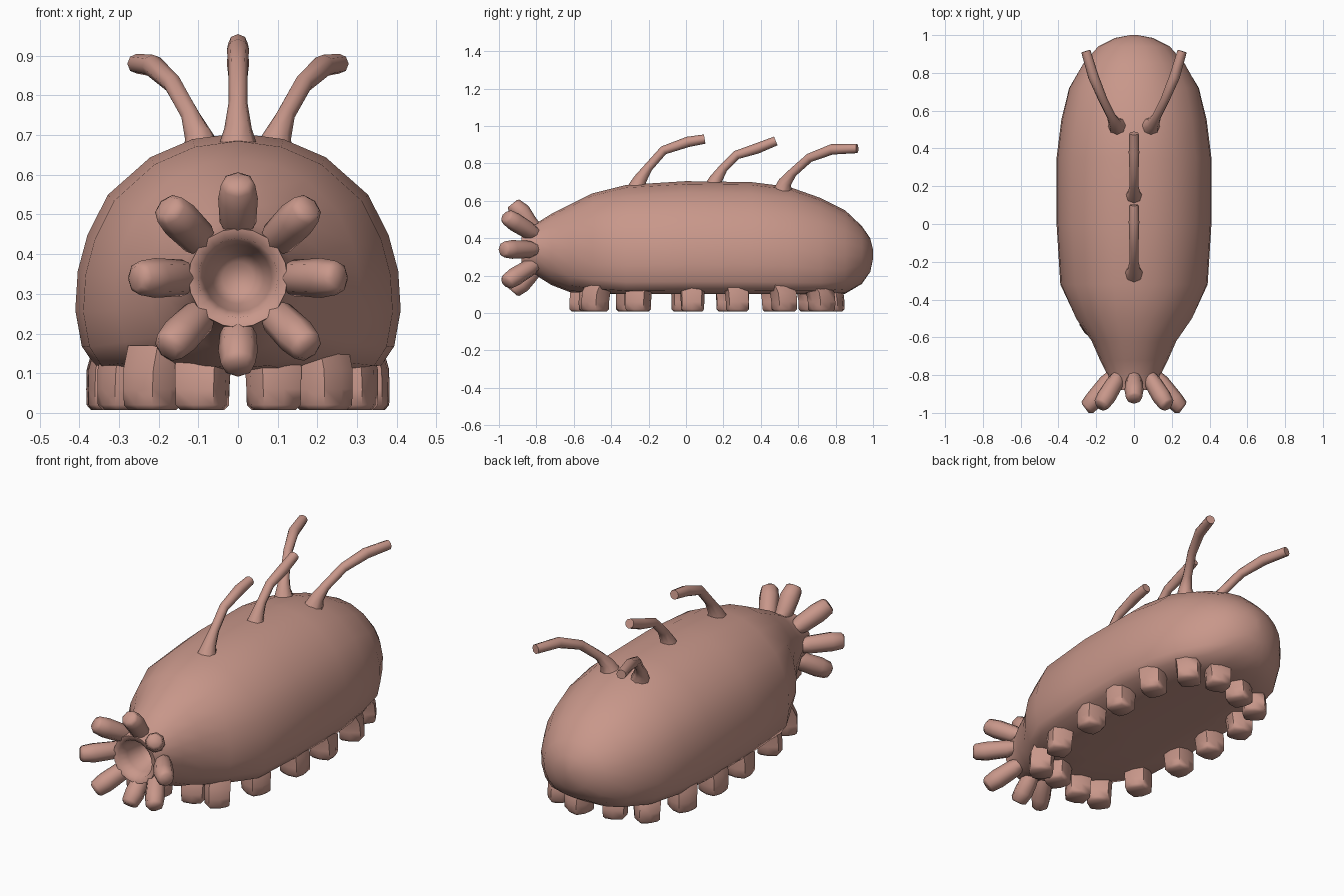
import bpy, bmesh, math
from mathutils import Vector

cube = bpy.data.objects.get("Cube")
if cube:
    bpy.data.objects.remove(cube, do_unlink=True)

skin = bpy.data.materials.new("dusty_pink_skin")
skin.use_nodes = True
COLOR = (0.58, 0.31, 0.255, 1)
skin.diffuse_color = COLOR
skin.node_tree.nodes["Principled BSDF"].inputs["Base Color"].default_value = COLOR


def loft(name, rings, angle=70):
    """Skin a list of equal-length rings and cap both ends."""
    bm = bmesh.new()
    loops = [[bm.verts.new(p) for p in ring] for ring in rings]
    n = len(loops[0])
    for a, b in zip(loops, loops[1:]):
        for i in range(n):
            bm.faces.new((a[i], a[(i + 1) % n], b[(i + 1) % n], b[i]))
    bm.faces.new(loops[0])
    bm.faces.new(loops[-1])
    bmesh.ops.recalc_face_normals(bm, faces=bm.faces)
    mesh = bpy.data.meshes.new(name)
    bm.to_mesh(mesh)
    bm.free()
    obj = bpy.data.objects.new(name, mesh)
    bpy.context.collection.objects.link(obj)
    mesh.materials.append(skin)
    bpy.ops.object.select_all(action='DESELECT')
    obj.select_set(True)
    bpy.context.view_layer.objects.active = obj
    bpy.ops.object.shade_smooth_by_angle(angle=math.radians(angle))


def tube(name, points, radii, side_axis, sides=8):
    """Tapered tube through a few points, framed by a fixed side axis."""
    pts = [Vector(p) for p in points]
    rings = []
    for i, p in enumerate(pts):
        t = (pts[min(i + 1, len(pts) - 1)] - pts[max(i - 1, 0)]).normalized()
        u = t.cross(Vector(side_axis)).normalized()
        v = t.cross(u)
        rings.append([p + radii[i] * (u * math.cos(k * math.tau / sides)
                      + v * math.sin(k * math.tau / sides)) for k in range(sides)])
    loft(name, rings)


# Body: dome-shaped section with a flat belly, rounding to circles at both ends
HALF = [(0, 1), (.28, .975), (.54, .9), (.8, .745), (.925, .58), (.985, .43),
        (1, .27), (.96, .12), (.88, .04), (.45, .01), (0, .01)]
SECTION = HALF + [(-x, z) for x, z in HALF[-2:0:-1]]


def body_ring(y, width, top, bottom, roundness):
    ring = []
    for i, (sx, sz) in enumerate(SECTION):
        a = math.tau * i / len(SECTION)
        x = sx + (math.sin(a) - sx) * roundness
        z = sz + (0.5 + 0.5 * math.cos(a) - sz) * roundness
        ring.append((x * width, y, bottom + z * (top - bottom)))
    return ring


STATIONS = [  # y, half width, top, bottom, roundness
    (-.70, .04, .38, .30, 1), (-.74, .065, .405, .275, 1), (-.82, .085, .425, .255, 1),
    (-.875, .10, .44, .24, 1), (-.88, .125, .465, .215, 1), (-.80, .14, .48, .20, 1),
    (-.72, .18, .53, .15, 1), (-.62, .225, .58, .11, .7), (-.5, .31, .64, .10, .3),
    (-.32, .39, .685, .095, 0), (0, .41, .705, .095, 0), (.35, .41, .70, .095, 0),
    (.55, .385, .675, .095, 0), (.72, .345, .615, .095, .1), (.85, .27, .55, .10, .4),
    (.94, .19, .465, .155, .8), (.985, .10, .40, .22, 1), (1, .02, .34, .29, 1)]
loft("body", [body_ring(*s) for s in STATIONS])

# Eight feeding tentacles around the mouth, the lowest a little shorter
for k in range(8):
    a = k * math.tau / 8
    sx, cz = math.sin(a), math.cos(a)
    reach = .92 if k == 4 else 1 + 0.05 * abs(sx)
    depth = -.92 - 0.05 * abs(sx)
    path = [(r * sx, y, .34 + r * cz)
            for r, y in ((.115, -.80), (.14, -.838), (.20 * reach, depth + .04),
                         (.235 * reach, depth), (.245 * reach, depth - .008))]
    tube("mouth_tentacle", path, (.032, .046, .05, .043, .03), (cz, 0, -sx))

# Curved feelers: two along the midline, one pair further back
RADII = (.055, .035, .024, .024, .028, .025)
X_AXIS = (1, 0, 0)
tube("front_feeler", [(0, -.265, .655), (0, -.245, .715), (0, -.2, .78),
                      (0, -.12, .87), (0, .01, .915), (0, .1, .93)], RADII, X_AXIS)
tube("middle_feeler", [(0, .145, .66), (0, .16, .715), (0, .2, .775),
                       (0, .27, .845), (0, .38, .88), (0, .48, .92)], RADII, X_AXIS)
for s in (-1, 1):
    tube("rear_feeler", [(s * .085, .515, .64), (s * .1, .53, .70), (s * .12, .57, .75),
                         (s * .165, .66, .83), (s * .215, .78, .875),
                         (s * .255, .915, .88)], RADII, X_AXIS)

# Stubby tube feet ringing the belly, staggered slightly between the two sides
FEET = [(.09, -.53), (.215, -.51), (.285, -.28), (.315, .01),
        (.32, .25), (.31, .50), (.24, .70), (.09, .755)]


def foot(x, y):
    heading = math.atan2(y - .1, x * 3)
    rings = []
    for z, r, inset in ((.17, .068, .94), (.11, .069, .99), (.06, .067, 1),
                        (.02, .066, 1), (.007, .054, 1)):
        ring = []
        for k in range(8):
            a = heading + k * math.tau / 8
            rr = r * (1.1 if k % 2 else .94)
            ring.append((x * inset + rr * math.cos(a), y * inset + rr * math.sin(a), z))
        rings.append(ring)
    loft("tube_foot", rings, 60)


for s in (-1, 1):
    for fx, fy in FEET:
        foot(s * fx, fy + s * .025)
